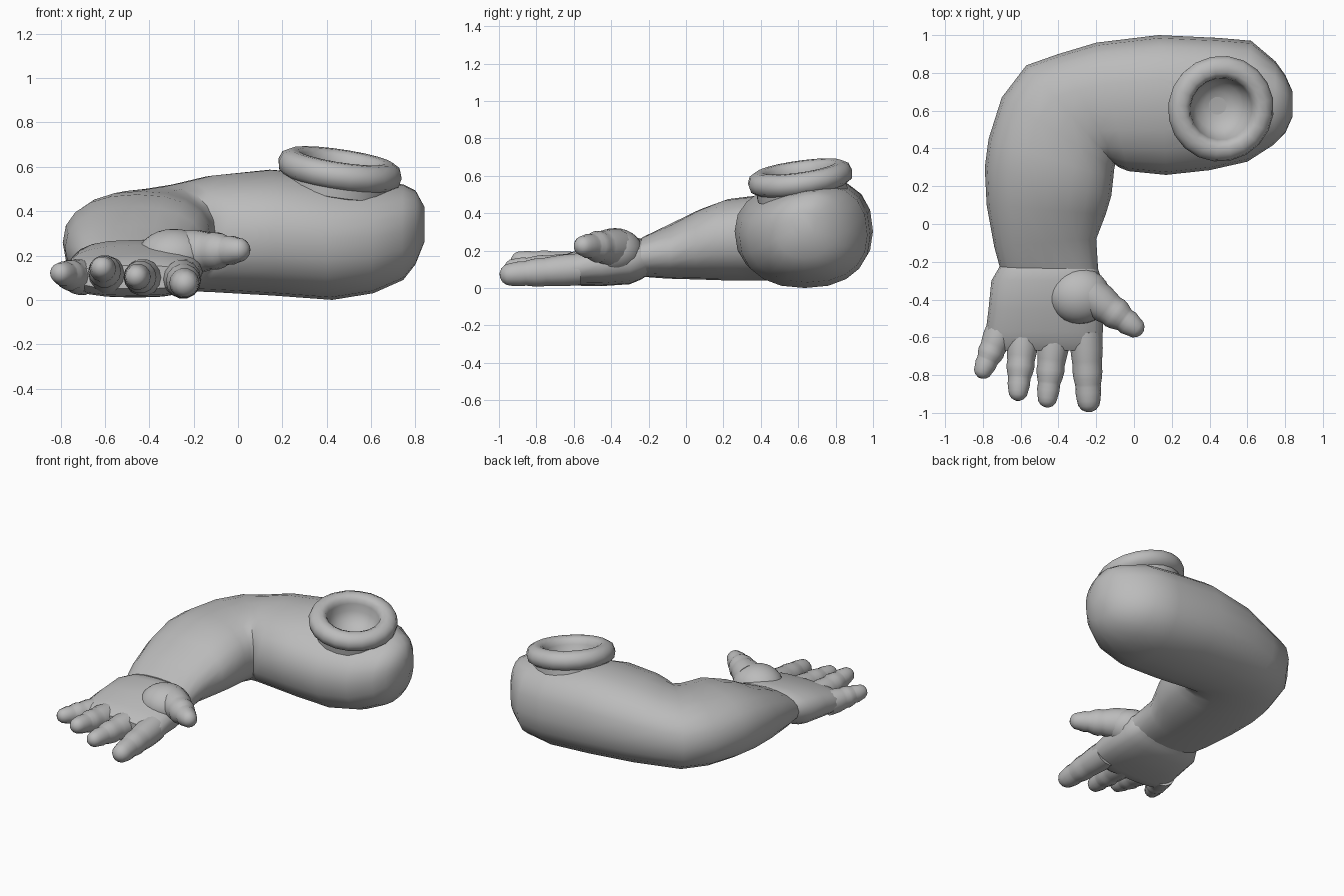
import bpy, bmesh, math
from mathutils import Vector, Matrix

if "Cube" in bpy.data.objects:
    bpy.data.objects.remove(bpy.data.objects["Cube"])

grey = bpy.data.materials.new("plain grey")
grey.diffuse_color = (0.5, 0.5, 0.5, 1)
grey.use_nodes = True
grey.node_tree.nodes["Principled BSDF"].inputs["Base Color"].default_value = grey.diffuse_color


def make_object(name, rings, angle=40):
    """Skin a list of equal-length vertex rings and cap both ends."""
    bm = bmesh.new()
    loops = [[bm.verts.new(p) for p in r] for r in rings]
    n = len(loops[0])
    for a, b in zip(loops, loops[1:]):
        for i in range(n):
            j = (i + 1) % n
            bm.faces.new((a[i], a[j], b[j], b[i]))
    bm.faces.new(loops[0])
    bm.faces.new(loops[-1])
    bmesh.ops.recalc_face_normals(bm, faces=bm.faces)
    me = bpy.data.meshes.new(name)
    bm.to_mesh(me)
    bm.free()
    return finish(name, me, angle)


def finish(name, me, angle):
    ob = bpy.data.objects.new(name, me)
    bpy.context.collection.objects.link(ob)
    me.materials.append(grey)
    bpy.ops.object.select_all(action='DESELECT')
    ob.select_set(True)
    bpy.context.view_layer.objects.active = ob
    bpy.ops.object.shade_smooth_by_angle(angle=math.radians(angle))
    return ob


def section(outer, inner, lo, hi, tilt=0, power=2.3, n=20):
    """Rounded-box ring between two plan points and two heights."""
    o, i = Vector(outer), Vector(inner)
    c, s = (o + i) / 2, (o - i) / 2
    pts = []
    for k in range(n):
        a = 2 * math.pi * k / n
        u = math.copysign(abs(math.cos(a)) ** (2 / power), math.cos(a))
        v = math.copysign(abs(math.sin(a)) ** (2 / power), math.sin(a))
        p = c + s * u
        z = (lo + hi) / 2 + (hi - lo) / 2 * v + tilt * u * max(0, v)
        pts.append((p.x, p.y, z))
    return pts


def tube(name, points, radii, n=14):
    """Round finger through points, closed by a domed tip."""
    pts = [Vector(p) for p in points]
    rings = []
    for k, p in enumerate(pts):
        d = (pts[min(k + 1, len(pts) - 1)] - pts[max(k - 1, 0)]).normalized()
        x = d.cross(Vector((0, 0, 1))).normalized()
        y = x.cross(d)
        offs = [(0, 1)]
        if k == len(pts) - 1:
            offs = [(math.sin(t), math.cos(t)) for t in (0, 0.45, 0.9, 1.35)]
        for f, g in offs:
            rings.append([p + d * f * radii[k] + radii[k] * g *
                          (x * math.cos(2 * math.pi * i / n) + y * math.sin(2 * math.pi * i / n))
                          for i in range(n)])
    return make_object(name, rings, 50)


# Bent arm: outer point, inner point, bottom, top, tilt of the top
arm = make_object("arm", [section(*r) for r in [
    ((0.84, 0.70), (0.84, 0.57), 0.26, 0.42, 0.01),
    ((0.80, 0.79), (0.80, 0.48), 0.16, 0.49, 0.03),
    ((0.75, 0.86), (0.74, 0.42), 0.09, 0.515, 0.04),
    ((0.62, 0.97), (0.60, 0.33), 0.03, 0.535, 0.05),
    ((0.45, 0.985), (0.40, 0.285), 0.0, 0.56, 0.05),
    ((0.13, 1.0), (0.17, 0.26), 0.02, 0.585, 0.04),
    ((-0.2, 0.96), (-0.03, 0.28), 0.035, 0.56, 0.02),
    ((-0.40, 0.90), (-0.08, 0.30), 0.04, 0.53, 0),
    ((-0.57, 0.84), (-0.10, 0.315), 0.04, 0.51, 0),
    ((-0.70, 0.67), (-0.105, 0.29), 0.04, 0.50, 0),
    ((-0.77, 0.45), (-0.11, 0.24), 0.04, 0.49, 0),
    ((-0.79, 0.30), (-0.12, 0.15), 0.04, 0.475, 0),
    ((-0.78, 0.10), (-0.15, 0.05), 0.045, 0.42, 0),
    ((-0.74, -0.12), (-0.20, -0.08), 0.05, 0.335, 0),
    ((-0.71, -0.23), (-0.19, -0.24), 0.06, 0.27, 0),
]], 50)

# Tilted collar ring with a bowl-shaped socket
axis = Vector((0.15, -0.14, 1)).normalized()
place = Matrix.Translation((0.46, 0.61, 0.592)) @ axis.to_track_quat('Z', 'Y').to_matrix().to_4x4()
profile = [(0.20, -0.12), (0.245, -0.10), (0.245, -0.06), (0.275, -0.04), (0.283, 0.0),
           (0.27, 0.035), (0.235, 0.055), (0.20, 0.055), (0.175, 0.04), (0.165, 0.01),
           (0.155, -0.04), (0.125, -0.085), (0.075, -0.115), (0.02, -0.125)]
make_object("shoulder_collar", [[place @ Vector((r * math.cos(math.pi * i / 10),
            r * math.sin(math.pi * i / 10), z)) for i in range(20)] for r, z in profile], 45)

# Hollow the arm beneath the socket
bpy.ops.mesh.primitive_uv_sphere_add(segments=24, ring_count=12, radius=0.19)
cutter = bpy.context.object
cutter.name = "socket_cutter"
cutter.hide_render = True
cutter.matrix_world = place
mod = arm.modifiers.new("socket", 'BOOLEAN')
mod.operation = 'DIFFERENCE'
mod.object = cutter
bpy.context.view_layer.objects.active = arm
bpy.ops.object.modifier_move_to_index(modifier="socket", index=0)
bpy.ops.object.modifier_apply(modifier="socket")
bpy.data.objects.remove(cutter)

# Palm: y, left x, right x, bottom, top
make_object("palm", [section((a, y), (b, y), lo, hi, 0, 2.6) for y, a, b, lo, hi in [
    (-0.17, -0.68, -0.23, 0.09, 0.24),
    (-0.24, -0.72, -0.19, 0.045, 0.265),
    (-0.30, -0.755, -0.17, 0.02, 0.27),
    (-0.45, -0.77, -0.16, 0.01, 0.245),
    (-0.57, -0.785, -0.165, 0.012, 0.205),
    (-0.63, -0.775, -0.17, 0.02, 0.185),
    (-0.67, -0.74, -0.20, 0.05, 0.155),
]], 50)

# Thumb pad
bpy.ops.mesh.primitive_uv_sphere_add(segments=24, ring_count=14, radius=1)
pad = bpy.context.object
pad.name = "thumb_pad"
pad.data.materials.append(grey)
pad.scale = (0.165, 0.15, 0.125)
pad.location = (-0.29, -0.38, 0.195)
bpy.ops.object.shade_smooth()

# Fingers: base, tip centre, base radius, tip radius; bulges form the joints
steps = [(0, 1), (0.25, 0.98), (0.42, 0.86), (0.5, 0.8), (0.58, 0.84), (0.68, 0.76),
         (0.76, 0.64), (0.8, 0.6), (0.88, 0.62), (1, 0.5)]
for name, base, tip, r0, r1 in [
    ("little_finger", (-0.70, -0.55, 0.10), (-0.797, -0.77, 0.12), 0.08, 0.05),
    ("ring_finger", (-0.585, -0.57, 0.105), (-0.613, -0.885, 0.145), 0.085, 0.052),
    ("middle_finger", (-0.42, -0.57, 0.10), (-0.458, -0.92, 0.105), 0.085, 0.052),
    ("index_finger", (-0.255, -0.57, 0.10), (-0.24, -0.935, 0.072), 0.087, 0.062),
    ("thumb", (-0.24, -0.37, 0.215), (0.0, -0.545, 0.225), 0.10, 0.056),
]:
    a, b = Vector(base), Vector(tip)
    tube(name, [a.lerp(b, t) for t, _ in steps],
         [r1 + (r0 - r1) * (w - 0.5) / 0.5 for _, w in steps])
